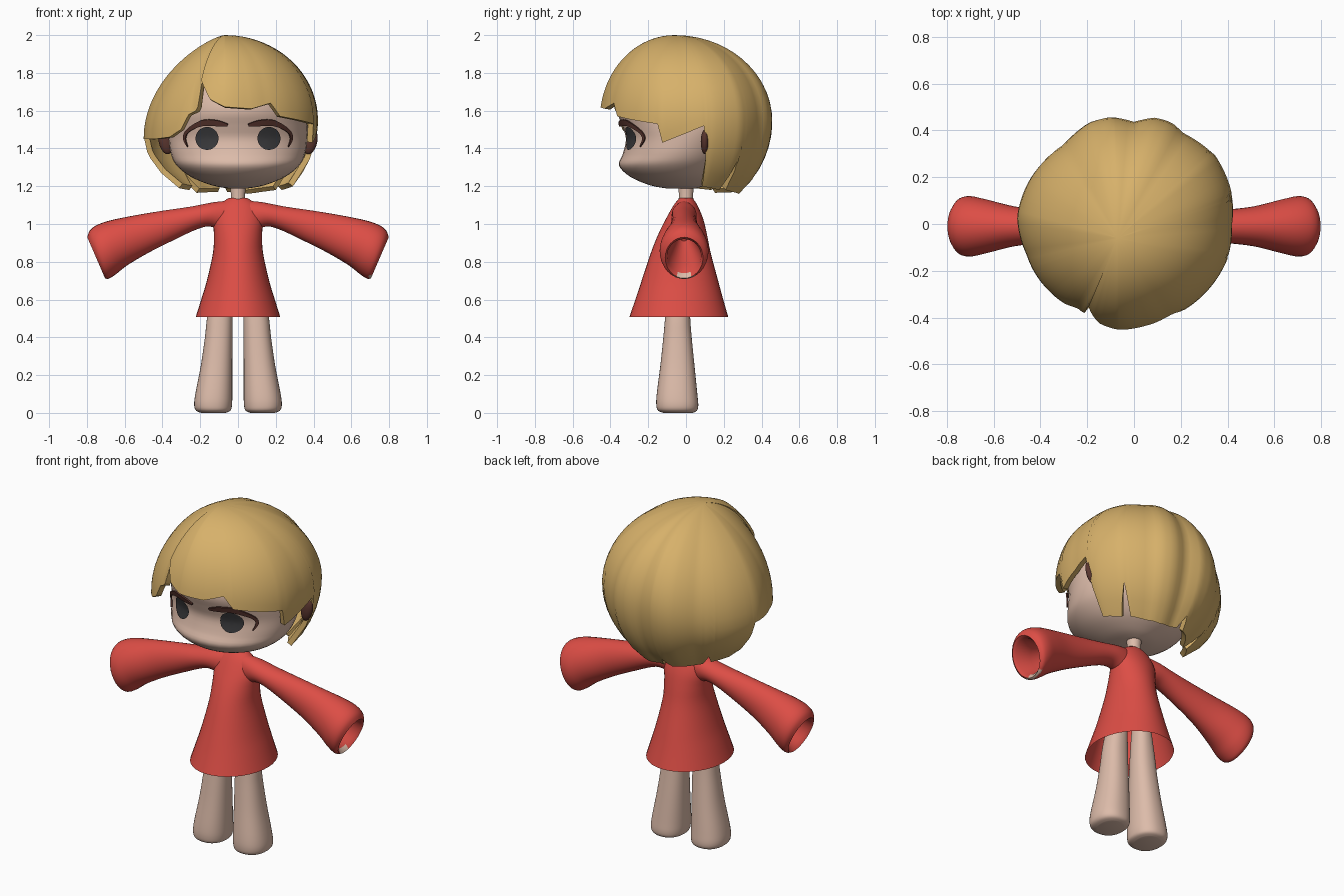
import bpy, bmesh, math
from mathutils import Vector

if "Cube" in bpy.data.objects:
    bpy.data.objects.remove(bpy.data.objects["Cube"])


def material(name, rgb):
    m = bpy.data.materials.new(name)
    m.diffuse_color = (*rgb, 1)
    m.use_nodes = True
    m.node_tree.nodes["Principled BSDF"].inputs["Base Color"].default_value = m.diffuse_color
    return m


SKIN = material("skin", (0.72, 0.50, 0.40))
RED = material("red_cloth", (0.72, 0.075, 0.06))
HAIR = material("golden_hair", (0.68, 0.44, 0.145))
DARK = material("dark_iris", (0.04, 0.04, 0.043))
BROWN = material("dark_brown", (0.10, 0.036, 0.028))


def spline(rows, steps=4):
    """Smoothly resample a table of tuples."""
    out = []
    for i in range(len(rows) - 1):
        a, b = rows[max(i - 1, 0)], rows[i]
        c, d = rows[i + 1], rows[min(i + 2, len(rows) - 1)]
        for s in range(steps):
            t = s / steps
            out.append(tuple(
                q + 0.5 * t * (r - p + t * (2 * p - 5 * q + 4 * r - w + t * (3 * (q - r) + w - p)))
                for p, q, r, w in zip(a, b, c, d)))
    out.append(tuple(rows[-1]))
    return out


def lookup(rows, key):
    """Linear interpolation in a table whose first column is the key."""
    if key <= rows[0][0]:
        return rows[0]
    for a, b in zip(rows, rows[1:]):
        if key <= b[0]:
            t = (key - a[0]) / max(b[0] - a[0], 1e-9)
            return tuple(p + t * (q - p) for p, q in zip(a, b))
    return rows[-1]


def ring(center, u, v, n=32, e=1.0):
    pts = []
    for i in range(n):
        a = 2 * math.pi * i / n
        c, s = math.cos(a), math.sin(a)
        pts.append(Vector(center) + Vector(u) * math.copysign(abs(c) ** e, c)
                   + Vector(v) * math.copysign(abs(s) ** e, s))
    return pts


def finish(name, bm, mats, angle=50, recalc=True, thickness=0):
    if recalc:
        bmesh.ops.recalc_face_normals(bm, faces=bm.faces)
    me = bpy.data.meshes.new(name)
    bm.to_mesh(me)
    bm.free()
    ob = bpy.data.objects.new(name, me)
    bpy.context.collection.objects.link(ob)
    for m in mats:
        me.materials.append(m)
    bpy.ops.object.select_all(action='DESELECT')
    ob.select_set(True)
    bpy.context.view_layer.objects.active = ob
    if thickness:
        mod = ob.modifiers.new("thickness", 'SOLIDIFY')
        mod.thickness, mod.offset = thickness, -1
        bpy.ops.object.modifier_apply(modifier=mod.name)
    bpy.ops.object.shade_smooth_by_angle(angle=math.radians(angle))
    return ob


def loft(name, rings, mats, start=True, end=True, rule=None):
    bm = bmesh.new()
    vs = [[bm.verts.new(p) for p in r] for r in rings]
    n = len(vs[0])
    for a, b in zip(vs, vs[1:]):
        for i in range(n):
            bm.faces.new((a[i], a[(i + 1) % n], b[(i + 1) % n], b[i]))
    if start:
        bm.faces.new(vs[0])
    if end:
        bm.faces.new(vs[-1])
    if rule:
        for f in bm.faces:
            f.material_index = int(rule(f.calc_center_median()))
    return finish(name, bm, mats)


def flat_rings(rows, e=1.0):
    """Rows of z, x min, x max, y min, y max become level rings."""
    return [ring(((x0 + x1) / 2, (y0 + y1) / 2, z), ((x1 - x0) / 2, 0, 0),
                 (0, (y1 - y0) / 2, 0), 36, e) for z, x0, x1, y0, y1 in rows]


def symmetric(rows):
    return [(z, -w, w, y0, y1) for z, w, y0, y1 in rows]


# Head: z, half width, front y, back y
head = spline([(1.188, .05, -.10, .05), (1.205, .14, -.19, .10), (1.25, .25, -.295, .17),
               (1.31, .325, -.355, .22), (1.37, .355, -.335, .25), (1.45, .367, -.318, .28),
               (1.52, .367, -.338, .30), (1.6, .355, -.362, .30), (1.7, .32, -.335, .27),
               (1.8, .24, -.25, .19), (1.87, .13, -.15, .10), (1.89, .03, -.05, .02)])
loft("head", flat_rings(symmetric(head)), [SKIN])
loft("neck", flat_rings([(1.08, -.045, .045, -.045, .045), (1.15, -.037, .037, -.037, .037),
                         (1.24, -.045, .045, -.045, .045)]), [SKIN])

# Dress, open at the hem
dress = spline([(1.137, .05, -.035, .035), (1.10, .10, -.065, .06), (1.03, .13, -.105, .09),
                (.95, .128, -.145, .11), (.85, .132, -.185, .13), (.7, .165, -.235, .17),
                (.6, .195, -.268, .197), (.507, .224, -.30, .224)])
loft("dress", flat_rings(symmetric(dress)), [RED], end=False)

# Sleeves: top x z, bottom x z, half depth; the last rows turn inside the cuff
sleeve = spline([(.03, 1.125, .05, .95, .055), (.13, 1.115, .14, .985, .065),
                 (.25, 1.092, .21, .975, .066), (.4, 1.07, .34, .915, .07),
                 (.55, 1.045, .47, .85, .085), (.68, 1.018, .585, .782, .115),
                 (.75, .993, .645, .735, .129), (.785, .965, .685, .71, .123),
                 (.798, .93, .704, .713, .10)]) + \
    [(.78, .92, .69, .74, .09), (.68, .93, .61, .79, .08), (.5, .99, .46, .91, .03)]
legs = spline([(0, .065, .195, -.12, .035), (.012, .04, .222, -.148, .058),
               (.04, .032, .232, -.157, .065), (.1, .03, .226, -.155, .06),
               (.25, .03, .197, -.136, .045), (.4, .03, .175, -.12, .03),
               (.51, .03, .163, -.11, .022), (.7, .035, .13, -.09, .015)])


def face_point(x, z, lift):
    _, w, y0, y1 = lookup(head, z)
    return Vector((x, (y0 + y1) / 2 - (y1 - y0) / 2 * math.sqrt(max(0, 1 - (x / w) ** 2)) - lift, z))


# Lashes: x, z, half thickness along the upper lid and outer corner
lash = spline([(.055, 1.522, .006), (.11, 1.532, .015), (.18, 1.535, .016), (.235, 1.515, .012),
               (.275, 1.485, .008), (.286, 1.45, .006), (.27, 1.41, .002)], 3)

for side, s in (("left", 1), ("right", -1)):
    rings = []
    for xt, zt, xb, zb, d in sleeve:
        rings.append(ring((s * (xt + xb) / 2, -.01, (zt + zb) / 2),
                          (s * (xt - xb) / 2, 0, (zt - zb) / 2), (0, d, 0)))
    # a sliver of pale lining shows at one cuff
    rule = (lambda c: c.x > .692 and c.z < .735) if s > 0 else None
    loft(side + "_sleeve", rings, [RED, SKIN], rule=rule)
    loft(side + "_leg", flat_rings([(z, *sorted((s * a, s * b)), c, d)
                                    for z, a, b, c, d in legs], .88), [SKIN])

    # Ear: flattened oval
    bm = bmesh.new()
    bmesh.ops.create_uvsphere(bm, u_segments=16, v_segments=10, radius=1)
    for v in bm.verts:
        v.co = Vector((s * (.385 + .035 * v.co.x + .012 * v.co.z), .1 + .022 * v.co.y,
                       1.435 + .066 * v.co.z))
    finish(side + "_ear", bm, [BROWN])

    # Iris: thin disc laid on the face
    bm = bmesh.new()
    mid = bm.verts.new(face_point(s * .164, 1.453, .008))
    last = None
    for r in (.02, .04, .061):
        loop = [bm.verts.new(face_point(s * .164 + r * math.cos(k * math.pi / 12),
                                        1.453 + r * math.sin(k * math.pi / 12), .008))
                for k in range(24)]
        for k in range(24):
            j = (k + 1) % 24
            bm.faces.new((loop[k], loop[j], last[j], last[k]) if last else (loop[k], loop[j], mid))
        last = loop
    for f in bm.faces:
        f.normal_update()
        if f.normal.y > 0:
            f.normal_flip()
    finish(side + "_iris", bm, [DARK], recalc=False)

    # Lash: tapering strip standing slightly off the face
    bm = bmesh.new()
    pairs = []
    for i, (x, z, h) in enumerate(lash):
        a, b = lash[max(i - 1, 0)], lash[min(i + 1, len(lash) - 1)]
        n = Vector((-(b[1] - a[1]), b[0] - a[0])).normalized() * h
        pairs.append([bm.verts.new(face_point(s * (x + k * n.x), z + k * n.y, .02)) for k in (1, -1)])
    for (a, b), (c, d) in zip(pairs, pairs[1:]):
        f = bm.faces.new((a, b, d, c))
        f.normal_update()
        if f.normal.y > 0:
            f.normal_flip()
    finish(side + "_lash", bm, [BROWN], recalc=False, thickness=.008)

# Hair: widest outline around the crown, then hem height by angle from the parting
CX, CY = -.07, -.06
outline = [(-.19, -.41), (-.05, -.45), (.15, -.40), (.3, -.30), (.4, -.15), (.42, 0), (.415, .15),
           (.35, .29), (.21, .39), (.16, .435), (.09, .455), (0, .437), (-.1, .458), (-.19, .435),
           (-.3, .34), (-.44, .20), (-.5, .03), (-.46, -.13), (-.36, -.29), (-.24, -.37)]
polar = sorted((math.degrees(math.atan2(y - CY, x - CX)) % 360, math.hypot(x - CX, y - CY))
               for x, y in outline)
polar = [(polar[-1][0] - 360, polar[-1][1])] + polar + [(polar[0][0] + 360, polar[0][1])]
hem = [(247, 1.76), (252, 1.72), (258, 1.66), (270, 1.62), (291, 1.61), (307, 1.64), (314, 1.57),
       (340, 1.54), (349, 1.53), (352, 1.43), (367, 1.48), (377.5, 1.52), (380, 1.34), (382, 1.2),
       (398, 1.18), (402, 1.33), (405, 1.18), (430, 1.16), (448, 1.17), (452, 1.23), (456, 1.17),
       (485, 1.165), (490, 1.25), (494, 1.18), (518, 1.19), (522, 1.35), (525, 1.45), (560, 1.45),
       (578, 1.46), (590, 1.5), (597, 1.58), (604, 1.6), (606, 1.62), (607, 1.74)]


def hair_point(a, z):
    rad = math.radians(a)
    w = max(0, -math.cos(rad))
    c = 1.55 - .1 * w
    u = (z - c) / (2 - c) if z > c else (c - z) / (.52 - .16 * w)
    r = math.sqrt(max(0, 1 - u * u)) ** (1 + .5 * w) * lookup(polar, a % 360)[1]
    r *= 1 + .05 * max(0, 1 - (a - 247) / 40)  # fringe overlaps at the parting
    return Vector((CX + r * math.cos(rad), CY + r * math.sin(rad), z))


angles = sorted({float(h[0]) for h in hem} | {247.0 + 3 * i for i in range(120)})
ROWS = 20
bm = bmesh.new()
cols = []
for a in angles:
    drop = 2 - lookup(hem, a)[1]
    cols.append([bm.verts.new(hair_point(a, 2 - drop * (j / ROWS) ** 1.8)) for j in range(ROWS + 1)])
for a, b in zip(cols, cols[1:]):
    for j in range(ROWS):
        bm.faces.new((a[j], a[j + 1], b[j + 1], b[j]))
bmesh.ops.remove_doubles(bm, verts=[c[0] for c in cols], dist=.0005)
finish("hair", bm, [HAIR], recalc=False, thickness=.03)
